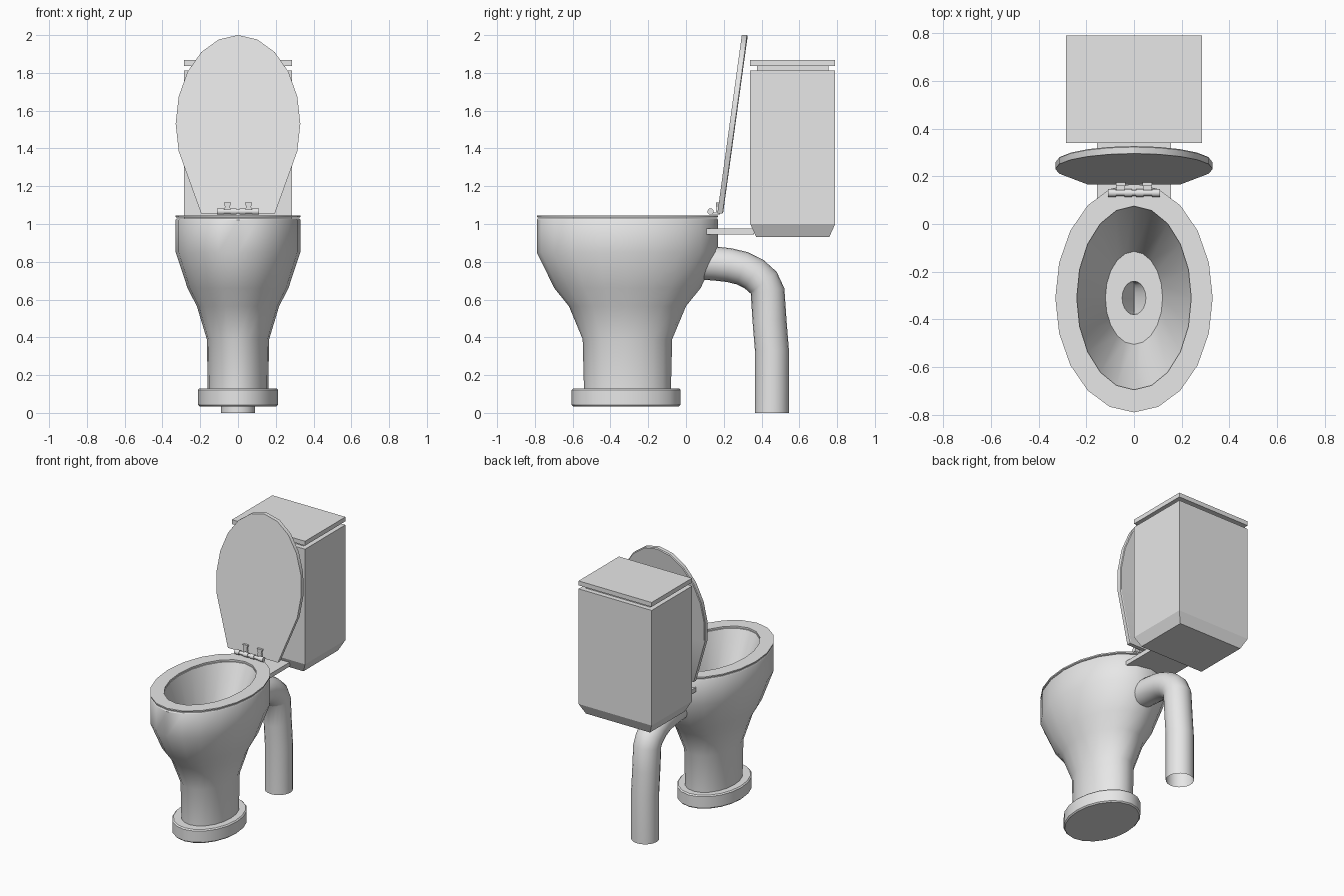
import bpy, math
from mathutils import Vector, Matrix

cube = bpy.data.objects.get("Cube")
if cube:
    bpy.data.objects.remove(cube, do_unlink=True)

grey = bpy.data.materials.new("grey ceramic")
grey.use_nodes = True
grey.diffuse_color = (0.8, 0.8, 0.8, 1)
grey.node_tree.nodes["Principled BSDF"].inputs["Base Color"].default_value = grey.diffuse_color

SIDES = 20
CENTRE_Y = -0.31


def make(name, verts, faces, smooth=None):
    mesh = bpy.data.meshes.new(name)
    mesh.from_pydata(verts, [], faces)
    mesh.materials.append(grey)
    obj = bpy.data.objects.new(name, mesh)
    bpy.context.collection.objects.link(obj)
    bpy.ops.object.select_all(action="DESELECT")
    obj.select_set(True)
    bpy.context.view_layer.objects.active = obj
    if smooth:
        bpy.ops.object.shade_smooth_by_angle(angle=math.radians(smooth))
    return obj


def loft(name, rings, start=True, end=True, closed=False, smooth=None):
    """Skin a list of equal-length point rings."""
    n = len(rings[0])
    verts = [p for ring in rings for p in ring]
    faces = []
    for r in range(len(rings) if closed else len(rings) - 1):
        a, b = r * n, (r + 1) % len(rings) * n
        for i in range(n):
            j = (i + 1) % n
            faces.append((a + i, a + j, b + j, b + i))
    if start and not closed:
        faces.append(tuple(reversed(range(n))))
    if end and not closed:
        faces.append(tuple(range(len(verts) - n, len(verts))))
    return make(name, verts, faces, smooth)


def oval(rx, ry, z, cy=CENTRE_Y):
    return [(rx * math.sin(-t), cy + ry * math.cos(t), z)
            for t in (math.tau * i / SIDES for i in range(SIDES))]


def rect(hx, y0, y1, z):
    return [(-hx, y0, z), (hx, y0, z), (hx, y1, z), (-hx, y1, z)]


def tube(name, points, radius, sides, caps, smooth=40):
    """Round tube along a path lying in a plane of constant x, or along x."""
    pts = [Vector(p) for p in points]
    rings = []
    for i, p in enumerate(pts):
        d = (pts[min(i + 1, len(pts) - 1)] - pts[max(i - 1, 0)]).normalized()
        u = Vector((0, 1, 0)) if abs(d.x) > 0.9 else Vector((1, 0, 0))
        v = d.cross(u)
        rings.append([p + radius * (u * math.cos(t) + v * math.sin(t))
                      for t in (math.tau * k / sides for k in range(sides))])
    return loft(name, rings, caps, caps, smooth=smooth)


# Bowl: outer wall, rim, inner funnel, floor and pointed drain
outer = [(0.16, 0.23, 0.12), (0.165, 0.237, 0.39), (0.218, 0.31, 0.565),
         (0.267, 0.387, 0.66), (0.33, 0.48, 0.85), (0.33, 0.48, 1.022),
         (0.325, 0.474, 1.03)]
inner = [(0.24, 0.385, 1.03), (0.12, 0.195, 0.62), (0.05, 0.07, 0.62),
         (0.003, 0.065, 0.54)]
loft("bowl", [oval(*p) for p in outer + inner], smooth=35)

# Seat ring
loft("seat", [oval(0.325, 0.474, 1.034), oval(0.33, 0.48, 1.037), oval(0.33, 0.48, 1.046),
              oval(0.24, 0.385, 1.046), oval(0.24, 0.385, 1.034)],
     closed=True, smooth=30)

# Pedestal foot
loft("foot", [oval(rx, ry, z, -0.317) for rx, ry, z in
              [(0.204, 0.28, 0.035), (0.212, 0.288, 0.043), (0.212, 0.288, 0.122),
               (0.204, 0.28, 0.13)]], smooth=30)

# Raised lid: oval outline narrowing to a flat hinge edge, leaning back
outline = [(0.33 * math.cos(t), 1.53 + 0.47 * math.sin(t))
           for t in (math.radians(a) for a in range(-18, 199, 18))]
outline = [(0.195, 1.055)] + outline + [(-0.195, 1.055)]


def lean(depth, scale=1.0):
    return [(x * scale, 0.166 + depth + (z - 1.055) * 0.137, 1.53 + (z - 1.53) * scale)
            for x, z in outline]


loft("lid", [lean(0), lean(0.027), lean(0.031, 0.985)], smooth=25)

# Hinge rod, knuckles and flared brackets
tube("hinge_rod", [(-0.11, 0.13, 1.066), (0.11, 0.13, 1.066)], 0.012, 10, True)
for side, word in ((1, "left"), (-1, "right")):
    for part, a, b in (("outer", 0.075, 0.11), ("inner", 0.008, 0.04)):
        tube(f"{word}_{part}_knuckle", [(side * a, 0.13, 1.066), (side * b, 0.13, 1.066)],
             0.017, 10, True)
    x = side * 0.056
    bracket = [(0.018, 1.052), (0.018, 1.075), (0.013, 1.09), (0.02, 1.115)]
    loft(f"{word}_bracket", [[(x + px, y + 0.165, z) for px, y in
                              ((-w, -0.006), (w, -0.006), (w, 0.012), (-w, 0.012))]
                             for w, z in bracket])
    loft(f"{word}_hinge_arm", [[(x + px, y, z) for px, y in
                                ((-0.018, 0.13), (0.018, 0.13), (0.018, 0.18), (-0.018, 0.18))]
                               for z in (1.05, 1.062)])

# Shelf between bowl and tank
loft("shelf", [rect(0.155, 0.10, 0.36, z) for z in (0.945, 0.975)])

# Tank with chamfered underside, recessed neck and flat cover
loft("tank", [rect(0.25, 0.372, 0.758, 0.93), rect(0.285, 0.34, 0.79, 1.0),
              rect(0.285, 0.34, 0.79, 1.812)])
loft("tank_neck", [rect(0.25, 0.375, 0.755, z) for z in (1.80, 1.84)])
loft("tank_cover", [rect(0.285, 0.34, 0.79, z) for z in (1.837, 1.868)])

# Waste pipe, open at the floor
path = [(0.03, 0.80), (0.16, 0.79), (0.23, 0.782), (0.30, 0.765), (0.36, 0.735),
        (0.41, 0.69), (0.432, 0.645), (0.442, 0.49), (0.455, 0.33), (0.455, 0.0)]
tube("waste_pipe", [(0, y, z) for y, z in path], 0.09, 20, False)
